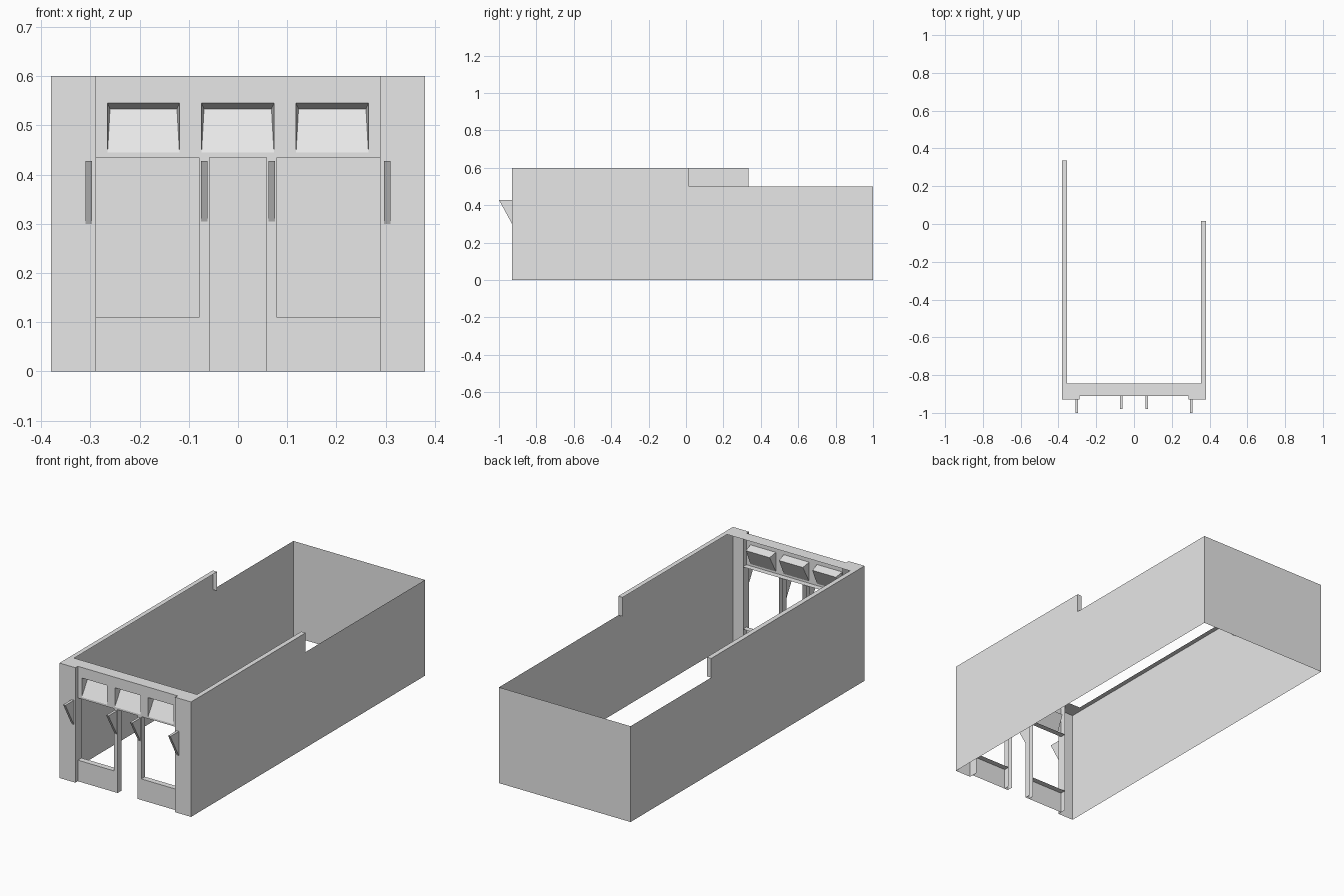
import bpy, bmesh

if "Cube" in bpy.data.objects:
    bpy.data.objects.remove(bpy.data.objects["Cube"])

grey = bpy.data.materials.new("light_grey")
grey.diffuse_color = (0.8, 0.8, 0.8, 1)
grey.use_nodes = True
grey.node_tree.nodes["Principled BSDF"].inputs["Base Color"].default_value = grey.diffuse_color


def sheet(name, polys):
    """Open thin-surface part made from a few polygons."""
    bm = bmesh.new()
    for p in polys:
        bm.faces.new([bm.verts.new(v) for v in p])
    bmesh.ops.remove_doubles(bm, verts=bm.verts, dist=1e-5)
    bmesh.ops.recalc_face_normals(bm, faces=bm.faces)
    me = bpy.data.meshes.new(name)
    bm.to_mesh(me)
    bm.free()
    me.materials.append(grey)
    ob = bpy.data.objects.new(name, me)
    bpy.context.collection.objects.link(ob)
    return ob


def face_y(x0, x1, z0, z1, y):      # panel facing the front
    return [(x0, y, z0), (x1, y, z0), (x1, y, z1), (x0, y, z1)]


def face_x(x, y0, y1, z0, z1):      # panel facing sideways
    return [(x, y0, z0), (x, y1, z0), (x, y1, z1), (x, y0, z1)]


def face_z(x0, x1, y0, y1, z):      # level panel
    return [(x0, y0, z), (x1, y0, z), (x1, y1, z), (x0, y1, z)]


W, IN = 0.38, 0.355                 # outer and inner half width
FRONT, SHOP, CAP, BACK = -0.93, -0.91, -0.845, 1.0
LOW, TOP = 0.5, 0.6
OPEN, HEAD, SILL = 0.288, 0.435, 0.11
POST0, POST1 = 0.058, 0.079
REVEAL = SHOP + 0.03

# Side walls with stepped tops, parapet caps and pillars
for s, step, side in ((-1, 0.335, "left"), (1, 0.015, "right")):
    x = s * W
    sheet(side + "_wall", [[(x, FRONT, 0), (x, BACK, 0), (x, BACK, LOW),
                            (x, step, LOW), (x, step, TOP), (x, FRONT, TOP)]])
    sheet(side + "_parapet_cap", [face_z(x, s * IN, CAP, step, TOP),
                                  face_y(x, s * IN, LOW, TOP, step)])
    sheet(side + "_pillar", [face_y(x, s * OPEN, 0, TOP, FRONT),
                             face_x(s * OPEN, FRONT, REVEAL, 0, TOP),
                             face_z(x, s * OPEN, FRONT, CAP, TOP)])
    # Door post beside the doorway
    sheet(side + "_door_post", [face_y(s * POST0, s * POST1, 0, HEAD, SHOP),
                                face_x(s * POST0, SHOP, REVEAL, 0, HEAD),
                                face_x(s * POST1, SHOP, REVEAL, 0, HEAD)])
    # Panel and ledge under the shop window
    sheet(side + "_window_panel", [face_y(s * POST1, s * OPEN, 0, SILL, SHOP),
                                   face_z(s * POST1, s * OPEN, SHOP, REVEAL, SILL)])
    # Wedge brackets on the pillar and the post
    for label, bx, by, z0 in (("pillar", 0.303, FRONT, 0.30), ("post", 0.0685, SHOP, 0.305)):
        a, b = s * bx - 0.0065, s * bx + 0.0065
        tri = [(by - 0.07, 0.428), (by, z0), (by, 0.428)]
        l, r = [[(q, y, z) for y, z in tri] for q in (a, b)]
        sheet(side + "_" + label + "_bracket",
              [l, r] + [[l[i], l[i - 1], r[i - 1], r[i]] for i in range(3)])

# Back wall
sheet("back_wall", [face_y(-W, W, 0, LOW, BACK)])

# Lintel with three sloped recesses
wins = [(-0.265, -0.119), (-0.074, 0.073), (0.118, 0.265)]
Z0, Z1, ZB, YB = 0.445, 0.545, 0.533, SHOP + 0.045
polys = [face_y(-OPEN, OPEN, Z1, TOP, SHOP), face_y(-OPEN, OPEN, HEAD, Z0, SHOP)]
edges = [-OPEN] + [v for w in wins for v in w] + [OPEN]
polys += [face_y(edges[i], edges[i + 1], Z0, Z1, SHOP) for i in range(0, 8, 2)]
for x0, x1 in wins:
    bl, br, tl, tr = (x0, SHOP, Z0), (x1, SHOP, Z0), (x0, SHOP, Z1), (x1, SHOP, Z1)
    il, ir = (x0 + 0.005, YB, ZB), (x1 - 0.005, YB, ZB)
    polys += [[bl, br, ir, il], [tl, tr, ir, il], [bl, il, tl], [br, tr, ir]]
sheet("lintel", polys)
sheet("lintel_underside", [face_z(-OPEN, OPEN, SHOP, REVEAL, HEAD)])
sheet("lintel_cap", [face_z(-OPEN, OPEN, SHOP, CAP, TOP)])
